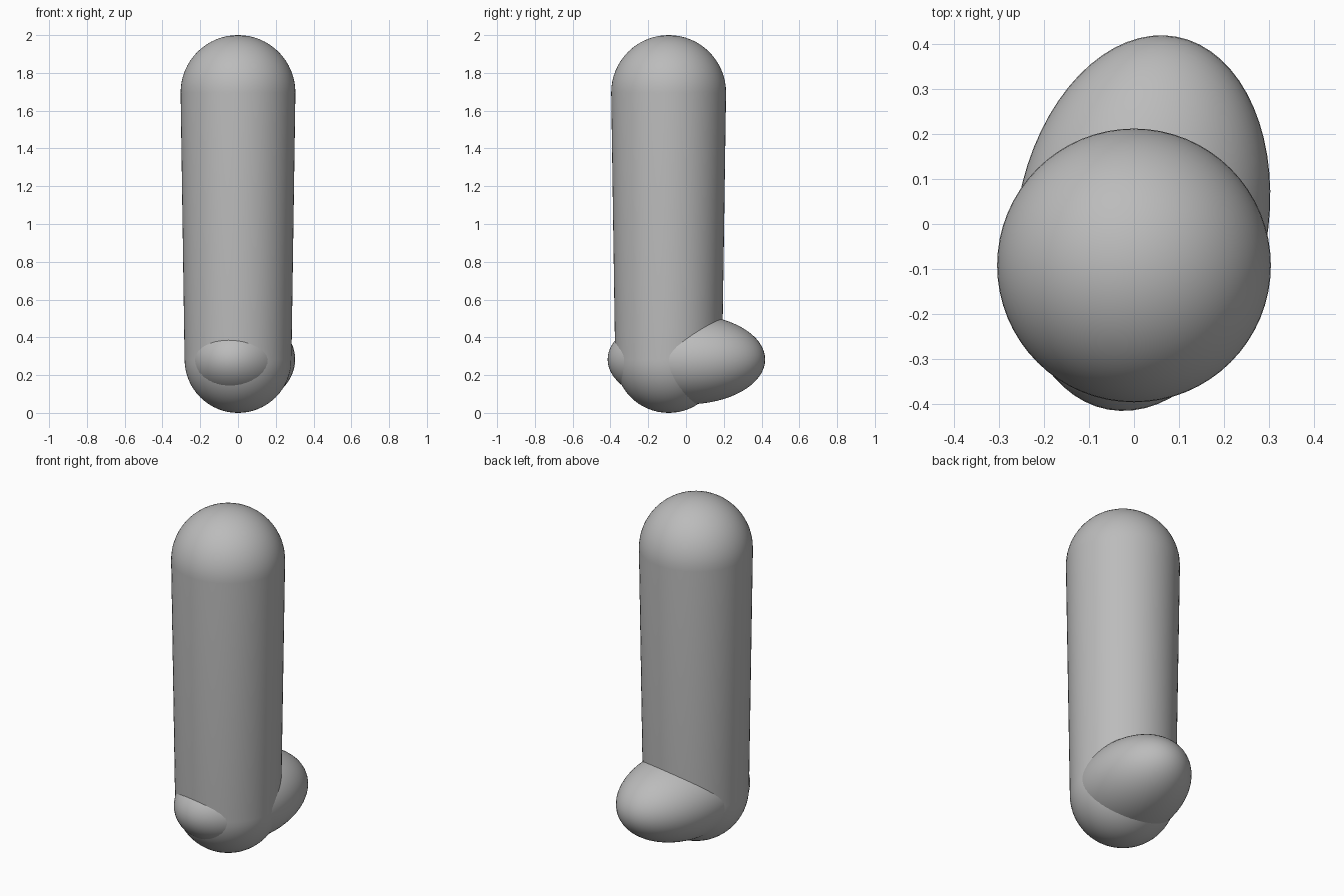
import bpy
import bmesh
from math import cos, pi, radians, sin
from mathutils import Matrix, Vector

cube = bpy.data.objects.get("Cube")
if cube:
    bpy.data.objects.remove(cube, do_unlink=True)

GREY = (0.5, 0.5, 0.5, 1)
grey = bpy.data.materials.new("plain grey")
grey.use_nodes = True
grey.diffuse_color = GREY
grey.node_tree.nodes["Principled BSDF"].inputs["Base Color"].default_value = GREY


def add_part(name, bm):
    mesh = bpy.data.meshes.new(name)
    bmesh.ops.recalc_face_normals(bm, faces=bm.faces)
    for face in bm.faces:
        face.smooth = True
    bm.to_mesh(mesh)
    bm.free()
    mesh.materials.append(grey)
    part = bpy.data.objects.new(name, mesh)
    bpy.context.collection.objects.link(part)
    return part


def arc(radius, height, start, end, steps=16):
    angles = [start + (end - start) * i / steps for i in range(steps + 1)]
    return [Vector((radius * cos(a), 0, height + radius * sin(a))) for a in angles]


# Leg: tapered capsule, turned from a round-ended profile
LOW, HIGH = 0.283, 0.304
profile = arc(LOW, LOW, -pi / 2, 0) + arc(HIGH, 2 - HIGH, 0, pi / 2)
bm = bmesh.new()
points = [bm.verts.new(p) for p in profile]
edges = [bm.edges.new(pair) for pair in zip(points, points[1:])]
bmesh.ops.spin(bm, geom=points + edges, axis=(0, 0, 1), cent=(0, 0, 0),
               angle=2 * pi, steps=64)
bmesh.ops.remove_doubles(bm, verts=bm.verts, dist=0.0001)
leg = add_part("leg", bm)
leg.location = (0, -0.092, 0)

# Foot: long ellipsoid through the leg, turned slightly outward
bm = bmesh.new()
bmesh.ops.create_uvsphere(bm, u_segments=64, v_segments=32, radius=1,
                          matrix=Matrix.Diagonal((0.279, 0.421, 0.238, 1)))
foot = add_part("foot", bm)
foot.location = (0.018, 0.002, 0.283)
foot.rotation_euler.z = radians(-10.4)
